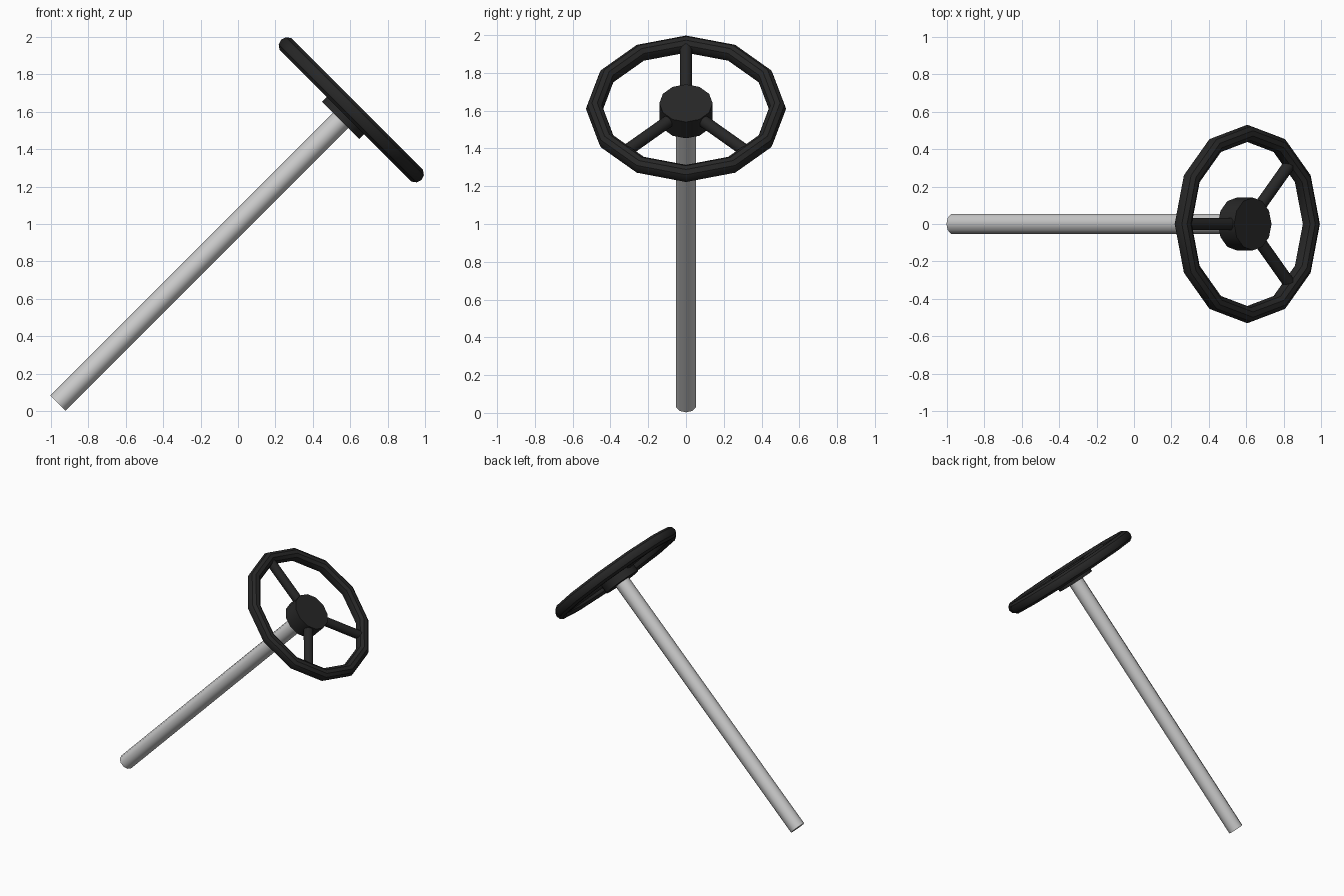
import bpy
from math import radians, pi
from mathutils import Matrix, Vector

if "Cube" in bpy.data.objects:
    bpy.data.objects.remove(bpy.data.objects["Cube"])

# Wheel frame: local z runs along the tilted column, local x points downhill
frame = Matrix.Translation((0.605, 0, 1.61)) @ Matrix.Rotation(radians(45), 4, 'Y')

black = bpy.data.materials.new("black_plastic")
black.diffuse_color = (0.02, 0.02, 0.02, 1)
black.use_nodes = True
black.node_tree.nodes["Principled BSDF"].inputs["Base Color"].default_value = black.diffuse_color


def finish(name, local, material=None, angle=35):
    obj = bpy.context.object
    obj.name = name
    obj.matrix_world = frame @ local
    if material:
        obj.data.materials.append(material)
    bpy.ops.object.shade_smooth_by_angle(angle=radians(angle))
    return obj


def rod(name, start, end, radius, sides, material=None, spin=0):
    start, end = Vector(start), Vector(end)
    axis = end - start
    bpy.ops.mesh.primitive_cylinder_add(vertices=sides, radius=radius, depth=axis.length)
    turn = axis.to_track_quat('Z', 'Y').to_matrix().to_4x4()
    local = Matrix.Translation((start + end) / 2) @ turn @ Matrix.Rotation(spin, 4, 'Z')
    return finish(name, local, material, 50)


# Twelve-sided rim
bpy.ops.mesh.primitive_torus_add(major_radius=0.484, minor_radius=0.046,
                                 major_segments=12, minor_segments=10)
finish("wheel_rim", Matrix.Identity(4), black)

# Hub
rod("wheel_hub", (0, 0, -0.08), (0, 0, 0.042), 0.141, 12, black)

# Three spokes: one uphill, two spread downhill
for i, a in enumerate((180, 45, -45)):
    direction = Matrix.Rotation(radians(a), 3, 'Z') @ Vector((1, 0, 0))
    rod(f"spoke_{i + 1}", direction * 0.06, direction * 0.475, 0.034, 10, black)

# Steering column
rod("steering_column", (0, 0, -2.216), (0, 0, -0.03), 0.057, 10, spin=pi / 10)
